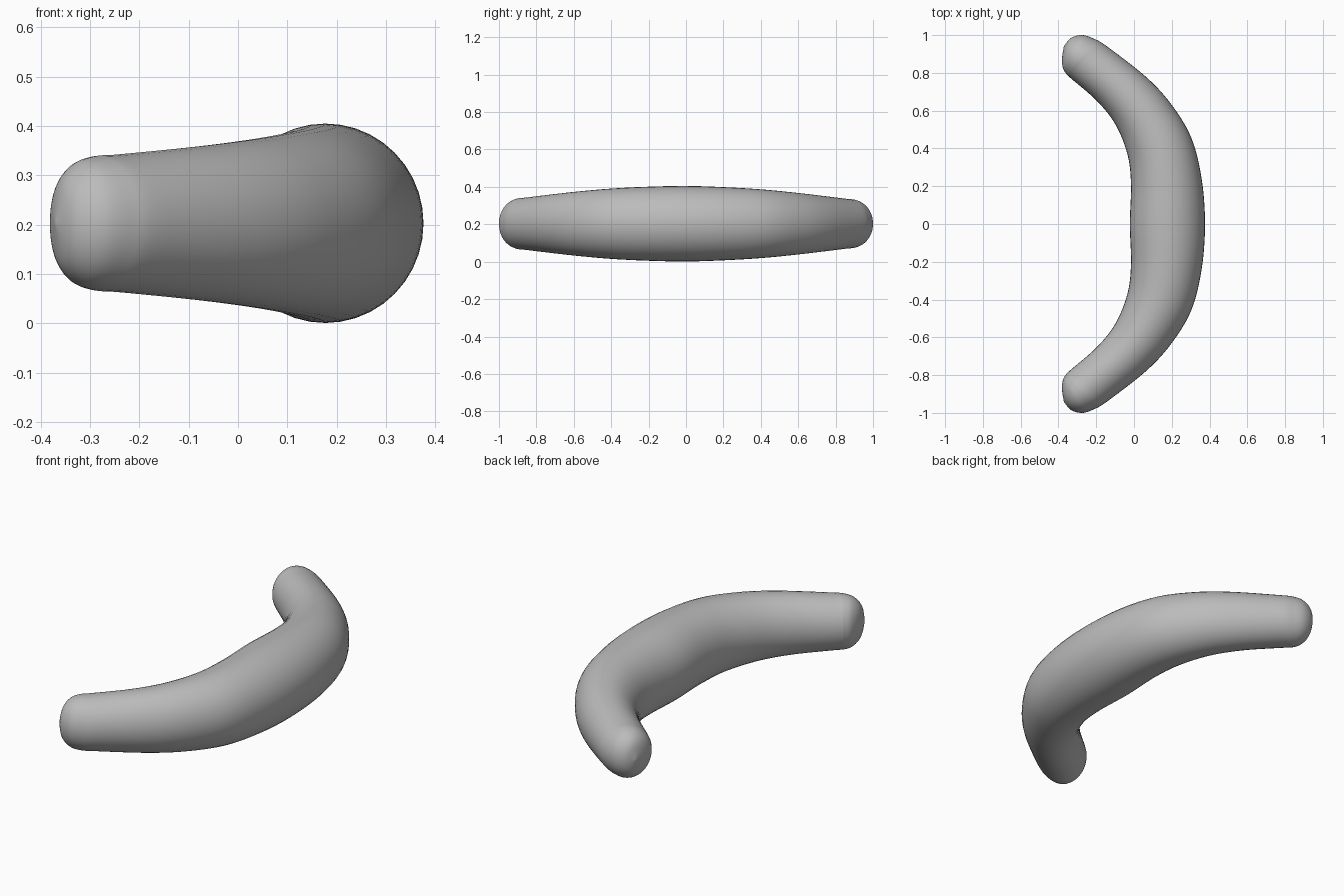
import bpy, bmesh, math
from mathutils import Vector

if "Cube" in bpy.data.objects:
    bpy.data.objects.remove(bpy.data.objects["Cube"], do_unlink=True)

SIDES, STEPS, MID_Z = 40, 6, 0.203

# Half of the sweep: inner edge x, y, outer edge x, y, half height
half = [
    (-0.022, 0.0, 0.376, 0.0, 0.202),
    (-0.016, 0.21, 0.358, 0.24, 0.197),
    (-0.035, 0.37, 0.304, 0.455, 0.187),
    (-0.10, 0.53, 0.20, 0.63, 0.172),
    (-0.20, 0.655, 0.068, 0.775, 0.157),
    (-0.335, 0.772, -0.14, 0.938, 0.140),
    (-0.360, 0.797, -0.215, 0.982, 0.136),
    (-0.377, 0.828, -0.275, 1.0, 0.120),
    (-0.381, 0.878, -0.333, 0.985, 0.078),
    (-0.371, 0.942, -0.371, 0.942, 0.0),
]
front = [(a, -b, c, -d, h) for a, b, c, d, h in reversed(half[1:])]
# The back end is slightly slimmer than the front end
back = [(a, b, c, d, h * (1 - 0.06 * b)) for a, b, c, d, h in half]
keys = front + back


def spline(p0, p1, p2, p3, t):
    """Catmull-Rom blend of four section tuples."""
    return [0.5 * (2 * b + (c - a) * t + (2 * a - 5 * b + 4 * c - d) * t**2
                   + (3 * b - a - 3 * c + d) * t**3)
            for a, b, c, d in zip(p0, p1, p2, p3)]


sections = []
for i in range(len(keys) - 1):
    p0, p3 = keys[max(i - 1, 0)], keys[min(i + 2, len(keys) - 1)]
    sections += [spline(p0, keys[i], keys[i + 1], p3, s / STEPS) for s in range(STEPS)]
sections = sections[1:]

# Elliptical rings joined into a tube, with a point at each tip
bm = bmesh.new()
rings = []
angles = [math.tau * k / SIDES for k in range(SIDES)]
for ax, ay, bx, by, h in sections:
    inner, outer = Vector((ax, ay, MID_Z)), Vector((bx, by, MID_Z))
    centre, arm = (inner + outer) / 2, (outer - inner) / 2
    rings.append([bm.verts.new(centre + arm * math.cos(a) + Vector((0, 0, h * math.sin(a))))
                  for a in angles])
for r, s in zip(rings, rings[1:]):
    for k in range(SIDES):
        n = (k + 1) % SIDES
        bm.faces.new((r[k], r[n], s[n], s[k]))
for ring, key in ((rings[0], keys[0]), (rings[-1], keys[-1])):
    tip = bm.verts.new((key[0], key[1], MID_Z))
    for k in range(SIDES):
        bm.faces.new((ring[k], ring[(k + 1) % SIDES], tip))
bmesh.ops.recalc_face_normals(bm, faces=bm.faces)

mesh = bpy.data.meshes.new("curved_body")
bm.to_mesh(mesh)
bm.free()
body = bpy.data.objects.new("curved_body", mesh)
bpy.context.collection.objects.link(body)

# Plain grey surface
grey = bpy.data.materials.new("grey")
grey.use_nodes = True
colour = (0.5, 0.5, 0.5, 1)
grey.diffuse_color = colour
grey.node_tree.nodes["Principled BSDF"].inputs["Base Color"].default_value = colour
mesh.materials.append(grey)

bpy.context.view_layer.objects.active = body
body.select_set(True)
bpy.ops.object.shade_smooth_by_angle(angle=math.radians(60))
